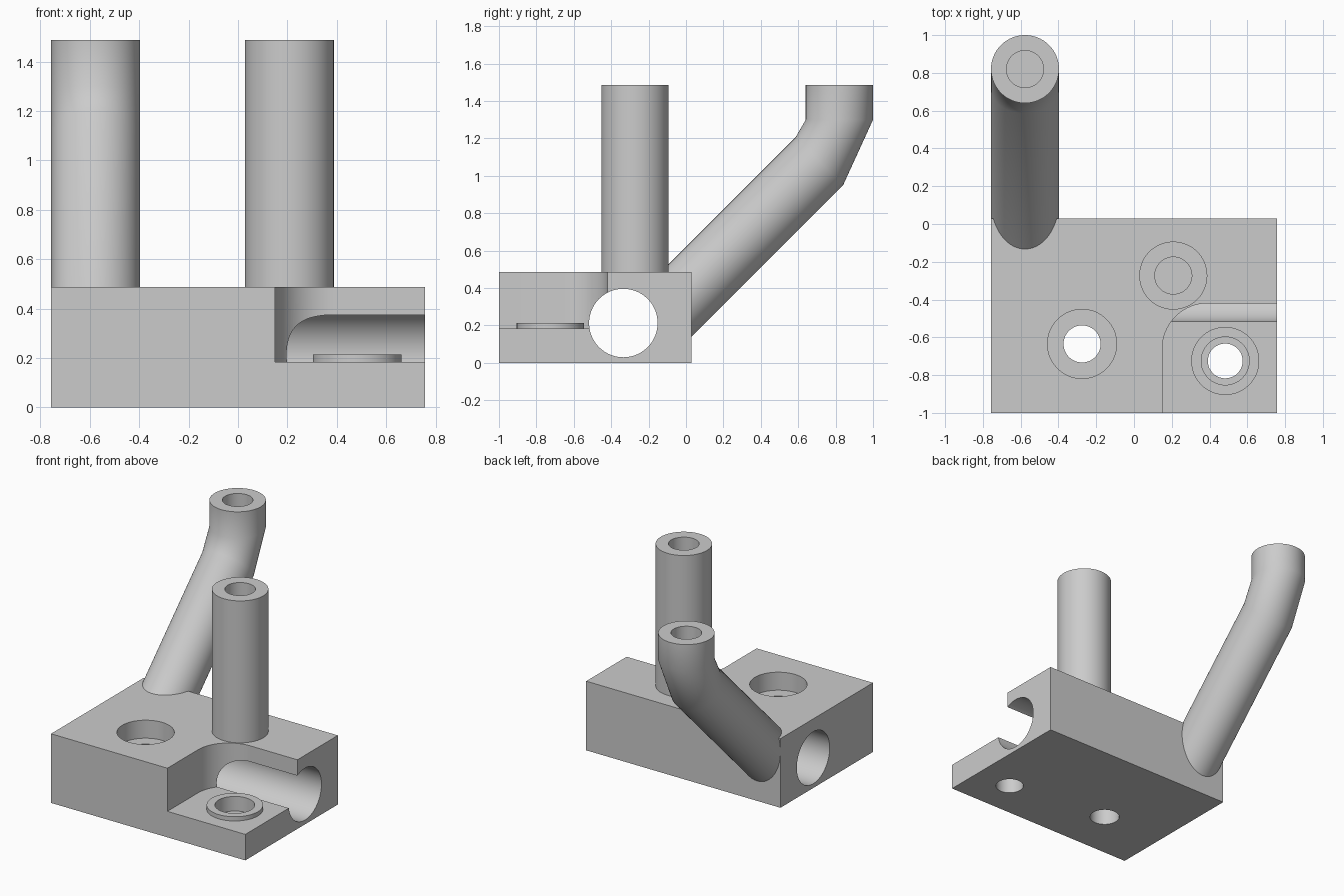
import bpy
import bmesh
from math import cos, sin, pi, radians
from mathutils import Vector, Matrix

if "Cube" in bpy.data.objects:
    bpy.data.objects.remove(bpy.data.objects["Cube"], do_unlink=True)

SIDES = 96
R = 0.18          # outer radius of pipes, boss and cross passage
BORE = 0.098
TOP = 0.487       # block height
FLOOR = 0.183     # step floor height
PIPE_TOP = 1.487

grey = bpy.data.materials.new("plain grey")
grey.use_nodes = True
colour = (0.6, 0.6, 0.6, 1)
grey.diffuse_color = colour
grey.node_tree.nodes["Principled BSDF"].inputs["Base Color"].default_value = colour


def finish(name, bm):
    bmesh.ops.recalc_face_normals(bm, faces=bm.faces)
    mesh = bpy.data.meshes.new(name)
    bm.to_mesh(mesh)
    bm.free()
    mesh.materials.append(grey)
    obj = bpy.data.objects.new(name, mesh)
    bpy.context.collection.objects.link(obj)
    return obj


def smooth(obj):
    bpy.ops.object.select_all(action="DESELECT")
    obj.select_set(True)
    bpy.context.view_layer.objects.active = obj
    bpy.ops.object.shade_smooth_by_angle(angle=radians(30))


def loft(name, rings, tilt_axis="X"):
    """Skin circles given as (centre, radius, tilt in degrees), capped at both ends."""
    bm = bmesh.new()
    loops = []
    for centre, radius, tilt in rings:
        turn = Matrix.Rotation(radians(tilt), 3, tilt_axis)
        loops.append([bm.verts.new(Vector(centre) + turn @ Vector(
            (radius * cos(2 * pi * i / SIDES), radius * sin(2 * pi * i / SIDES), 0)))
            for i in range(SIDES)])
    for a, b in zip(loops, loops[1:]):
        for i in range(SIDES):
            j = (i + 1) % SIDES
            bm.faces.new((a[i], a[j], b[j], b[i]))
    bm.faces.new(loops[0])
    bm.faces.new(loops[-1])
    return finish(name, bm)


def prism(name, outline, low, high):
    bm = bmesh.new()
    base = bm.faces.new([bm.verts.new((x, y, low)) for x, y in outline])
    up = bmesh.ops.extrude_face_region(bm, geom=[base])["geom"]
    bmesh.ops.translate(bm, vec=(0, 0, high - low),
                        verts=[v for v in up if isinstance(v, bmesh.types.BMVert)])
    return finish(name, bm)


def hole(x, y, radius, low, high):
    return loft("hole_cutter", [((x, y, low), radius, 0), ((x, y, high), radius, 0)])


def cut(obj, cutter):
    mod = obj.modifiers.new("cut", "BOOLEAN")
    mod.operation = "DIFFERENCE"
    mod.solver = "EXACT"
    mod.object = cutter
    bpy.context.view_layer.objects.active = obj
    bpy.ops.object.modifier_apply(modifier=mod.name)
    bpy.data.objects.remove(cutter, do_unlink=True)


# Base block
block = prism("base_block", [(-0.757, -1), (0.757, -1), (0.757, 0.03), (-0.757, 0.03)], 0, TOP)

# Stepped corner with a rounded inside corner
fillet = 0.24
corner = [(0.15 + fillet - fillet * cos(a), -0.42 - fillet + fillet * sin(a))
          for a in (pi / 2 * i / 24 for i in range(25))]
cut(block, prism("step_cutter", [(0.15, -1.2)] + corner + [(1, -0.42), (1, -1.2)], FLOOR, 0.7))

# Cross passage through both sides
cut(block, loft("passage_cutter", [((-1, -0.335, 0.213), 0.183, 90),
                                   ((1, -0.335, 0.213), 0.183, 90)], "Y"))

# Counterbored screw holes
for x, y, wide, narrow, seat in ((-0.275, -0.635, 0.183, BORE, 0.36),
                                 (0.483, -0.725, 0.127, 0.092, 0.11)):
    cut(block, hole(x, y, wide, seat, 0.7))
    cut(block, hole(x, y, narrow, -0.1, 0.7))
smooth(block)

# Raised ring around the lower screw hole
x, y, rim = 0.483, -0.725, 0.213
boss = loft("screw_boss", [((x, y, FLOOR), R, 0), ((x, y, rim), R, 0),
                           ((x, y, rim), 0.127, 0), ((x, y, FLOOR), 0.127, 0)])
bm = bmesh.new()
bm.from_mesh(boss.data)
bmesh.ops.delete(bm, geom=[f for f in bm.faces if len(f.verts) > 4], context="FACES_ONLY")
bm.to_mesh(boss.data)
bm.free()
smooth(boss)


def mouth(x, y):
    """Rim and blind bore at the top of a pipe."""
    return [((x, y, PIPE_TOP), R, 0), ((x, y, PIPE_TOP), BORE, 0),
            ((x, y, PIPE_TOP - 0.25), BORE, 0)]


# Upright pipe
smooth(loft("upright_pipe", [((0.208, -0.273, TOP - 0.01), R, 0)] + mouth(0.208, -0.273)))

# Leaning pipe with a two-step bend
lean_x = -0.577
smooth(loft("leaning_pipe", [((lean_x, -0.1, 0.265), R, -45),
                             ((lean_x, 0.713, 1.078), R, -45),
                             ((lean_x, 0.82, 1.3), R, 0)] + mouth(lean_x, 0.82)))
